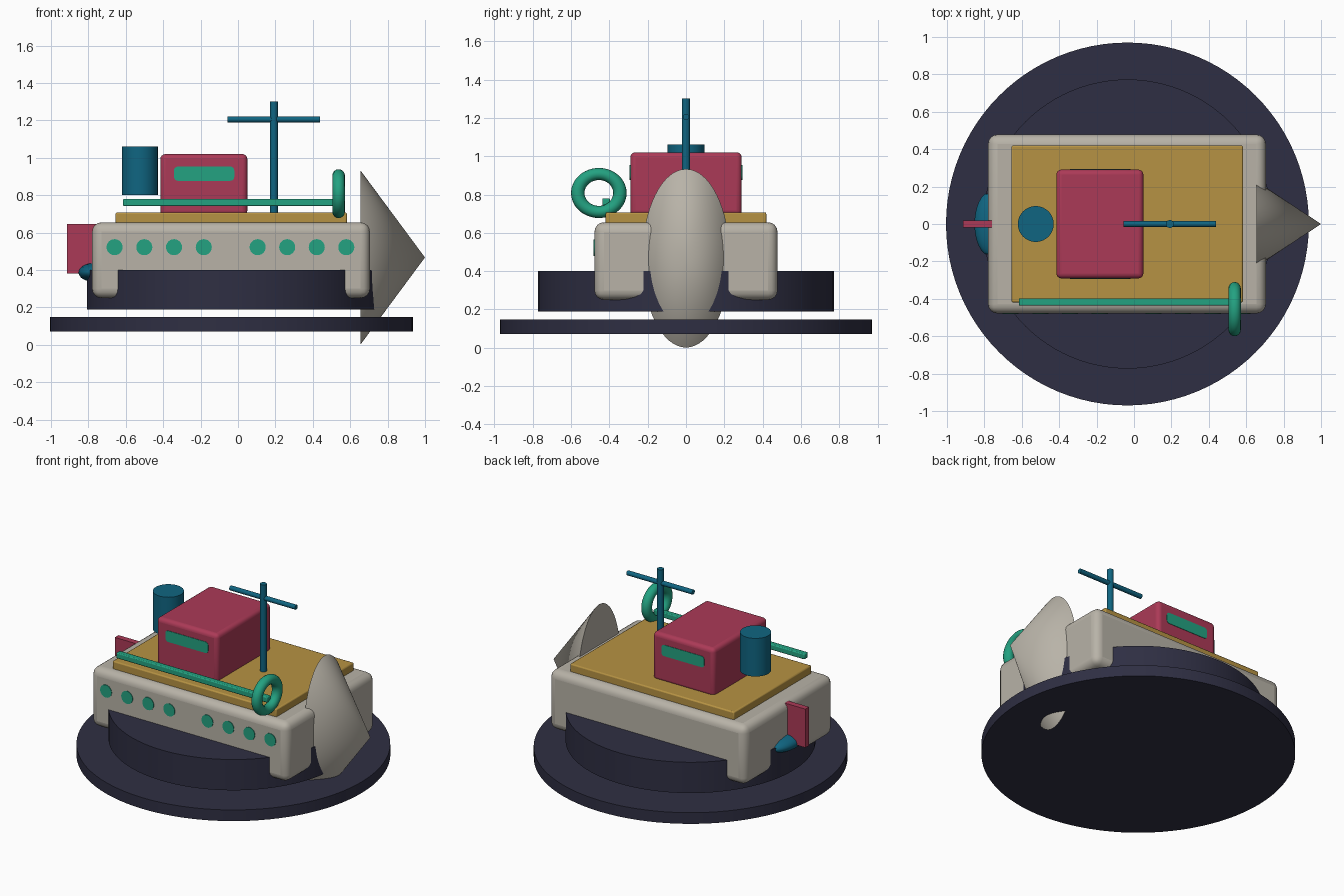
import bpy, math

if "Cube" in bpy.data.objects:
    bpy.data.objects.remove(bpy.data.objects["Cube"])


def material(name, rgb):
    m = bpy.data.materials.new(name)
    m.diffuse_color = (*rgb, 1)
    m.use_nodes = True
    m.node_tree.nodes["Principled BSDF"].inputs["Base Color"].default_value = m.diffuse_color
    return m


navy = material("navy", (0.028, 0.028, 0.056))
stone = material("warm_grey", (0.48, 0.45, 0.39))
gold = material("gold", (0.47, 0.29, 0.056))
red = material("crimson", (0.41, 0.042, 0.095))
green = material("sea_green", (0.017, 0.36, 0.22))
blue = material("teal_blue", (0.005, 0.13, 0.22))


def finish(name, mat, bevel=0, segments=4, scale=(1, 1, 1), smooth=True):
    o = bpy.context.object
    o.name = name
    o.scale = scale
    bpy.ops.object.transform_apply(location=False, rotation=True, scale=True)
    o.data.materials.append(mat)
    if bevel:
        b = o.modifiers.new("rounding", "BEVEL")
        b.width, b.segments = bevel, segments
        b.limit_method = 'ANGLE'
    if smooth:
        bpy.ops.object.shade_smooth_by_angle(angle=math.radians(35))
    return o


def box(name, mat, lo, hi, bevel=0, segments=4):
    center = [(a + b) / 2 for a, b in zip(lo, hi)]
    bpy.ops.mesh.primitive_cube_add(size=1, location=center)
    return finish(name, mat, bevel, segments,
                  [b - a for a, b in zip(lo, hi)], smooth=bevel > 0)


def cylinder(name, mat, loc, r, depth, rot=(0, 0, 0), sides=32):
    bpy.ops.mesh.primitive_cylinder_add(vertices=sides, radius=r, depth=depth,
                                        location=loc, rotation=rot)
    return finish(name, mat)


# round stand: wide plate and drum
cylinder("base_plate", navy, (-0.035, 0, 0.11), 0.97, 0.076, sides=96)
cylinder("base_drum", navy, (-0.035, 0, 0.295), 0.773, 0.21, sides=96)

# hull and deck
box("hull", stone, (-0.78, -0.478, 0.25), (0.705, 0.478, 0.655), 0.05)
box("deck", gold, (-0.655, -0.419, 0.64), (0.583, 0.419, 0.707), 0.008, 2)

# pointed bow, stretched vertically
bpy.ops.mesh.primitive_cone_add(vertices=64, radius1=1, radius2=0, depth=1,
                                location=(0.827, 0, 0.467))
bow = finish("bow_cone", stone, scale=(0.466, 0.229, 0.345), smooth=False)
bow.rotation_euler = (0, math.pi / 2, 0)
bpy.ops.object.transform_apply(location=False, rotation=True, scale=False)
bpy.ops.object.shade_smooth_by_angle(angle=math.radians(35))

# cabin with a rounded window on each side
box("cabin", red, (-0.415, -0.291, 0.69), (0.05, 0.291, 1.02), 0.027)
for label, side in (("front", -1), ("back", 1)):
    y0, y1 = sorted((side * 0.288, side * 0.294))
    o = box("cabin_window_" + label, green, (-0.342, y0, 0.877), (-0.02, y1, 0.953))
    # round only the four edges running through the thickness
    layer = o.data.attributes.new("bevel_weight_edge", 'FLOAT', 'EDGE')
    for e in o.data.edges:
        a, b = (o.data.vertices[i].co for i in e.vertices)
        layer.data[e.index].value = 1.0 if abs(a.y - b.y) > 0.001 else 0.0
    m = o.modifiers.new("corners", 'BEVEL')
    m.width, m.segments, m.limit_method = 0.02, 4, 'WEIGHT'

# funnel, mast and yard
cylinder("funnel", blue, (-0.525, 0, 0.93), 0.096, 0.26)
cylinder("mast", blue, (0.192, 0, 0.998), 0.021, 0.605, sides=20)
cylinder("yard", blue, (0.192, 0, 1.205), 0.016, 0.495, (0, math.pi / 2, 0), 16)

# rail and life ring on the front side
box("rail", green, (-0.615, -0.437, 0.742), (0.525, -0.397, 0.78), 0.006, 2)
bpy.ops.mesh.primitive_torus_add(major_radius=0.11, minor_radius=0.035,
                                 major_segments=48, minor_segments=16)
ring = finish("life_ring", green, scale=(0.9, 1, 0.95))
ring.rotation_euler = (0, math.pi / 2, 0)
ring.location = (0.538, -0.455, 0.808)

# portholes: two groups of four
for i in range(8):
    x = -0.66 + 0.159 * i if i < 4 else 0.105 + 0.158 * (i - 4)
    cylinder(f"porthole_{i + 1}", green, (x, -0.478, 0.522), 0.043, 0.008,
             (math.pi / 2, 0, 0), 24)

# rudder and propeller hub at the stern
box("rudder", red, (-0.915, -0.02, 0.382), (-0.75, 0.02, 0.645))
bpy.ops.mesh.primitive_uv_sphere_add(segments=32, ring_count=16, radius=1,
                                     location=(-0.77, 0, 0.387))
finish("propeller", blue, scale=(0.083, 0.17, 0.05))
